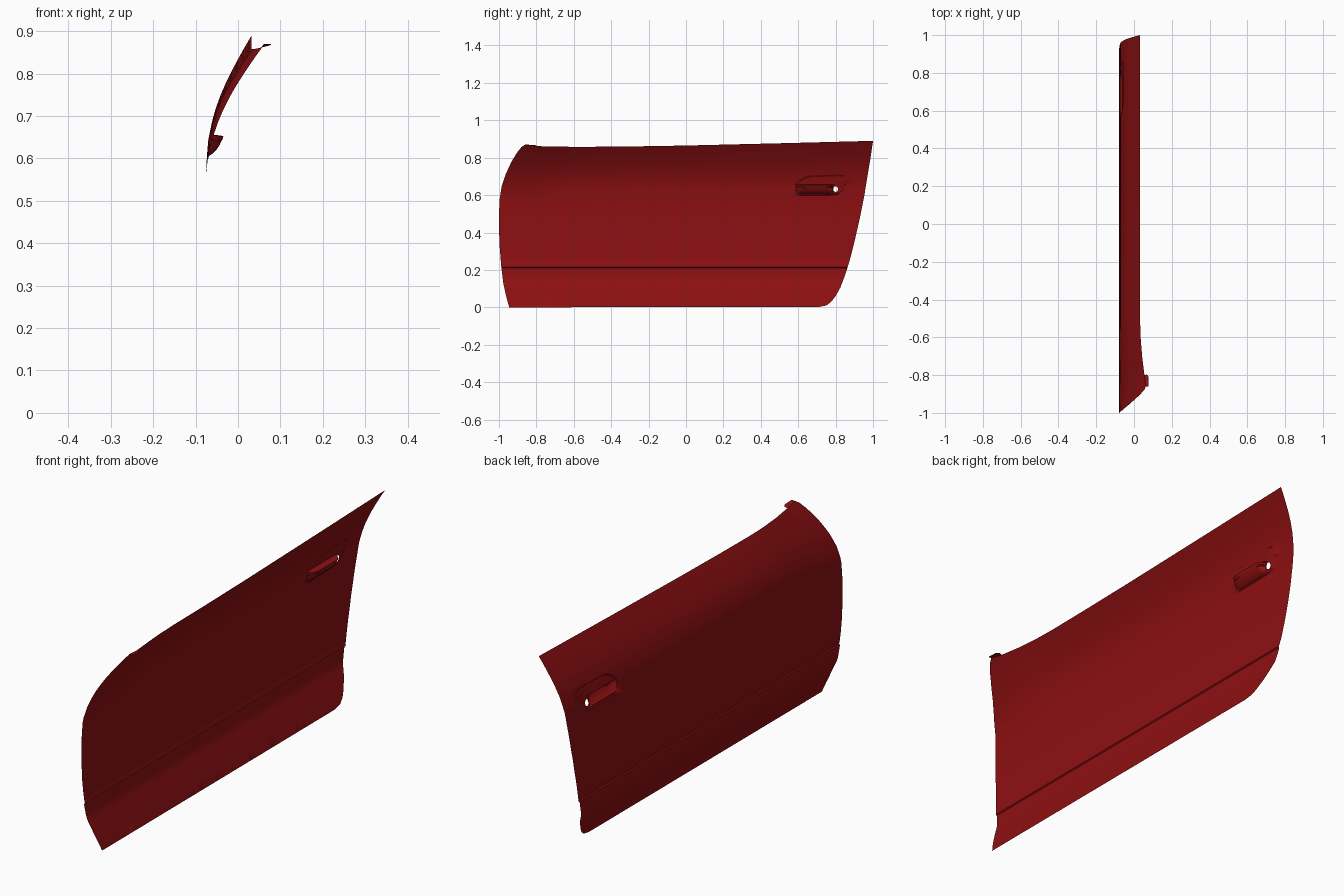
import bpy, bmesh, math
from mathutils import Vector
from mathutils.geometry import delaunay_2d_cdt

if "Cube" in bpy.data.objects:
    bpy.data.objects.remove(bpy.data.objects["Cube"])

red = bpy.data.materials.new("dark_red_paint")
red.diffuse_color = (0.27, 0.005, 0.006, 1)
red.use_nodes = True
red.node_tree.nodes["Principled BSDF"].inputs["Base Color"].default_value = red.diffuse_color


def lerp(table, t):
    if t <= table[0][0]:
        return table[0][1]
    for (a, va), (b, vb) in zip(table, table[1:]):
        if t <= b:
            return va + (vb - va) * (t - a) / (b - a)
    return table[-1][1]


def inside(p, poly):
    hit = False
    for (ax, ay), (bx, by) in zip(poly, poly[1:] + poly[:1]):
        if (ay > p[1]) != (by > p[1]) and p[0] < ax + (p[1] - ay) * (bx - ax) / (by - ay):
            hit = not hit
    return hit


def resample(poly, step):
    out = []
    for a, b in zip(poly, poly[1:] + poly[:1]):
        n = max(1, math.ceil(math.dist(a, b) / step))
        out += [(a[0] + (b[0] - a[0]) * i / n, a[1] + (b[1] - a[1]) * i / n) for i in range(n)]
    return out


def scaled(poly, k):
    cy = sum(p[0] for p in poly) / len(poly)
    cz = sum(p[1] for p in poly) / len(poly)
    return [(cy + (p[0] - cy) * k, cz + (p[1] - cz) * k) for p in poly]


# Cross-section of the skin (height, x), with the crease line near z = 0.21
PROFILE = [(0, -.014), (.04, -.027), (.08, -.042), (.115, -.055), (.14, -.065), (.155, -.069),
           (.18, -.072), (.205, -.0745), (.211, -.074), (.215, -.069), (.221, -.0715),
           (.26, -.075), (.32, -.0775), (.42, -.079), (.5, -.078), (.56, -.0758), (.61, -.073),
           (.64, -.0705), (.655, -.068), (.69, -.0605), (.72, -.052), (.75, -.041), (.78, -.028),
           (.81, -.013), (.84, .003), (.865, .017), (.89, .032)]
# Side outline in (y, z)
TOP = [(-.86, .87), (-.8, .862), (-.7, .859), (-.55, .858), (-.3, .86), (0, .865), (.5, .877), (1, .89)]
REAR = [(.985, .79), (.97, .7), (.952, .59), (.93, .48), (.903, .36), (.875, .25), (.85, .17),
        (.825, .105), (.8, .06), (.775, .028), (.75, .01), (.71, .002)]
FRONT = [(-.945, 0), (-.962, .06), (-.977, .13), (-.988, .22), (-.996, .32), (-1, .42), (-1, .5),
         (-.996, .58), (-.985, .65), (-.965, .71), (-.935, .775), (-.905, .825), (-.88, .857)]
FLARE = [(-.86, .03), (-.79, .022), (-.7, .011), (-.6, .003), (-.5, 0)]
OUTLINE = resample(TOP + REAR + FRONT, .03)

# Handle recess: rim, scooped pocket and lock hole
RIM = [(.57, .63), (.572, .608), (.59, .597), (.7, .597), (.8, .6), (.825, .61), (.845, .635),
       (.859, .665), (.861, .69), (.85, .704), (.82, .707), (.74, .704), (.67, .702),
       (.635, .695), (.605, .678), (.582, .655)]
RIM_IN = scaled(RIM, .94)
RIM_TEST = scaled(RIM, .955)
POCKET = [(.605, 0), (.611, .008), (.62, .017), (.632, .024), (.645, .029), (.653, .03), (.657, 0)]
POCKET_Y = [(.588, 0), (.594, .5), (.604, .85), (.62, 1), (.752, 1), (.768, .85), (.778, .5), (.784, 0)]
HOLE = [(.8 + .013 * math.cos(i * math.pi / 8), .632 + .015 * math.sin(i * math.pi / 8)) for i in range(16)]


def stretch(y):
    return (lerp(TOP, y) - .65) / .24


def skin_x(y, z):
    s = z if z < .65 else .65 + (z - .65) / stretch(y)
    x = lerp(PROFILE, s)
    if z > .6:
        x += lerp(FLARE, y) * ((z - .6) / .26) ** .7
    if inside((y, z), RIM_TEST):
        x += .004
    if .588 < y < .784 and .605 < z < .657:
        x += lerp(POCKET, z) * lerp(POCKET_Y, y)
    return x


# Collect constraint lines in the side plane
pts, edges = [], []


def add_line(line, closed=False):
    n = len(pts)
    pts.extend(Vector(p) for p in line)
    edges.extend((n + i, n + i + 1) for i in range(len(line) - 1))
    if closed:
        edges.append((n + len(line) - 1, n))


add_line(OUTLINE, True)
for loop in (resample(RIM, .012), resample(RIM_IN, .012), HOLE):
    add_line(loop, True)
columns = [-1.1 + .05 * i for i in range(45)]
for s, _ in PROFILE[1:-1]:
    add_line([(y, s if s < .65 else .65 + (s - .65) * stretch(y)) for y in columns])
pocket_columns = [y for y, _ in POCKET_Y] + [.64 + .02 * i for i in range(6)]
for z, _ in POCKET:
    add_line([(y, z) for y in sorted(pocket_columns)])

verts, _, faces = delaunay_2d_cdt(pts, edges, [], 0, 1e-5)[:3]


def make(name, coords, polys):
    bm = bmesh.new()
    vs = [bm.verts.new(c) for c in coords]
    for f in polys:
        bm.faces.new([vs[i] for i in f])
    bmesh.ops.delete(bm, geom=[v for v in bm.verts if not v.link_faces], context='VERTS')
    me = bpy.data.meshes.new(name)
    bm.to_mesh(me)
    bm.free()
    me.materials.append(red)
    ob = bpy.data.objects.new(name, me)
    bpy.context.collection.objects.link(ob)
    bpy.ops.object.select_all(action='DESELECT')
    ob.select_set(True)
    bpy.context.view_layer.objects.active = ob
    bpy.ops.object.shade_smooth_by_angle(angle=math.radians(30))
    return ob


# Door skin: keep faces within the outline and outside the lock hole, facing -x
keep = []
for f in faces:
    c = sum((verts[i] for i in f), Vector((0, 0))) / len(f)
    if inside(c, OUTLINE) and not inside(c, HOLE):
        keep.append(list(reversed(f)))
make("door_skin", [(skin_x(v.x, v.y), v.x, v.y) for v in verts], keep)

# Small tab at the front upper corner
make("corner_tab", [(.061, -.86, .87), (.055, -.8, .862), (.069, -.797, .865), (.078, -.81, .868),
                    (.078, -.86, .87)], [(0, 4, 3, 2, 1)])
